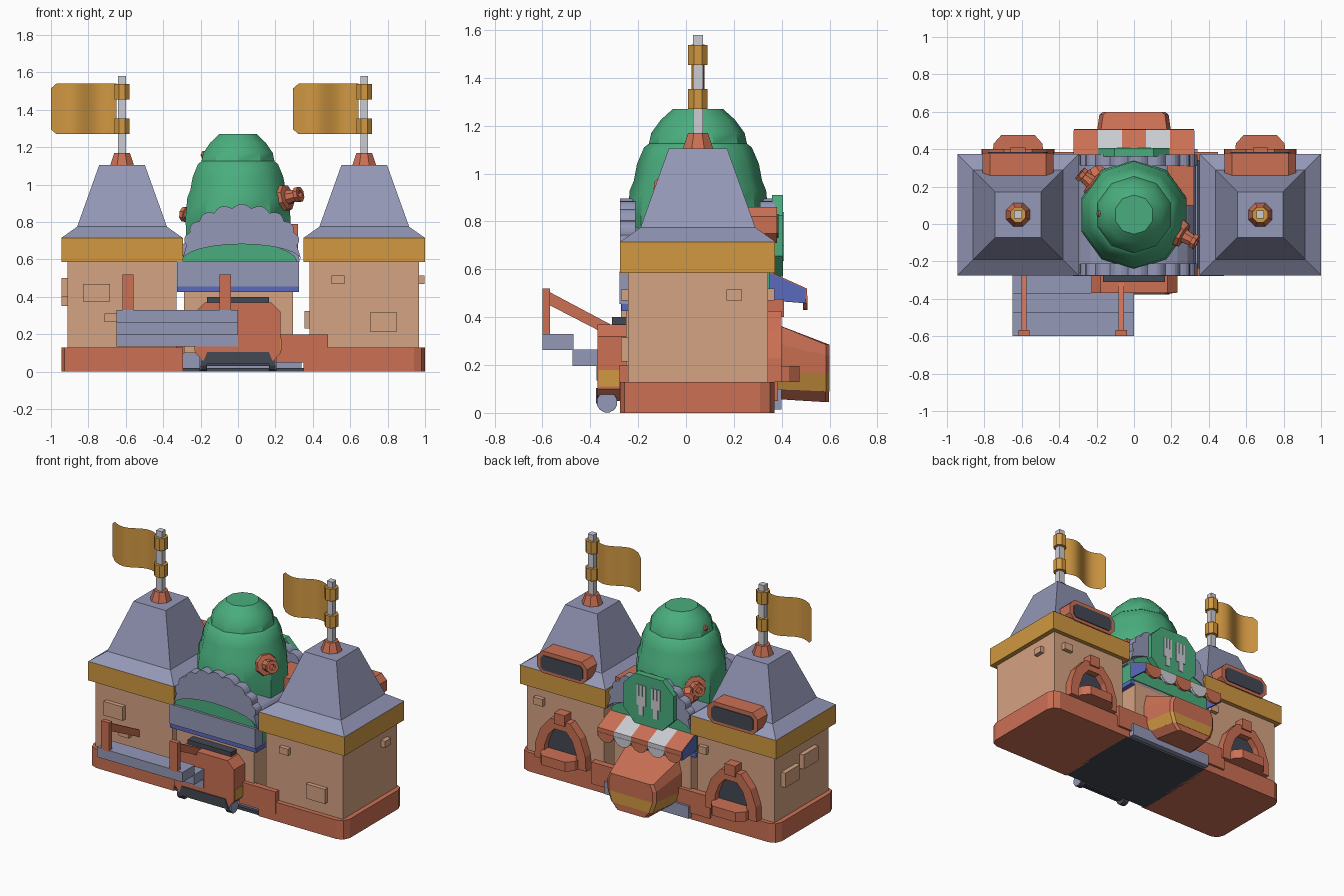
import bpy, bmesh, math
from mathutils import Vector

if "Cube" in bpy.data.objects:
    bpy.data.objects.remove(bpy.data.objects["Cube"])

def mat(name, r, g, b):
    m = bpy.data.materials.new(name)
    lin = [((c / 255 + 0.055) / 1.055) ** 2.4 for c in (r, g, b)]
    m.diffuse_color = (*lin, 1)
    m.use_nodes = True
    m.node_tree.nodes["Principled BSDF"].inputs["Base Color"].default_value = m.diffuse_color
    return m

RED = mat("terracotta", 203, 112, 84)
SKIN = mat("plaster", 213, 163, 130)
GOLD = mat("gold", 209, 152, 66)
GREY = mat("slate", 148, 152, 183)
GREEN = mat("green", 74, 174, 126)
DARK = mat("charcoal", 68, 72, 84)
BLUE = mat("blue", 90, 106, 188)
LIGHT = mat("pale_grey", 203, 203, 211)

def mesh(name, verts, faces, m, smooth=None):
    me = bpy.data.meshes.new(name)
    me.from_pydata([tuple(v) for v in verts], [], faces)
    bm = bmesh.new()
    bm.from_mesh(me)
    bmesh.ops.recalc_face_normals(bm, faces=bm.faces)
    bm.to_mesh(me)
    bm.free()
    me.materials.append(m)
    ob = bpy.data.objects.new(name, me)
    bpy.context.collection.objects.link(ob)
    if smooth:
        bpy.ops.object.select_all(action='DESELECT')
        ob.select_set(True)
        bpy.context.view_layer.objects.active = ob
        bpy.ops.object.shade_smooth_by_angle(angle=math.radians(smooth))
    return ob

def loft(name, rings, m, smooth=None):
    n, k = len(rings[0]), len(rings)
    faces = [(i * n + j, i * n + (j + 1) % n, (i + 1) * n + (j + 1) % n, (i + 1) * n + j)
             for i in range(k - 1) for j in range(n)]
    faces += [tuple(range(n)), tuple(range((k - 1) * n, k * n))]
    return mesh(name, [v for r in rings for v in r], faces, m, smooth)

def prism(name, pts, axis, a, b, m, smooth=None):
    place = {'x': lambda p, t: (t, p[0], p[1]), 'y': lambda p, t: (p[0], t, p[1]),
             'z': lambda p, t: (p[0], p[1], t)}[axis]
    return loft(name, [[place(p, t) for p in pts] for t in (a, b)], m, smooth)

def box(name, x0, x1, y0, y1, z0, z1, m):
    return prism(name, [(x0, y0), (x1, y0), (x1, y1), (x0, y1)], 'z', z0, z1, m)

def lathe(name, loc, prof, n, m, d=(0, 0, 1), smooth=None):
    q = Vector(d).to_track_quat('Z', 'Y')
    rings = [[Vector(loc) + q @ Vector((r * math.cos((j + .5) * math.tau / n),
              r * math.sin((j + .5) * math.tau / n), h)) for j in range(n)] for r, h in prof]
    return loft(name, rings, m, smooth)

def octagon(cx, cz, rx, rz, c):
    return [(cx - rx, cz - rz + c), (cx - rx + c, cz - rz), (cx + rx - c, cz - rz), (cx + rx, cz - rz + c),
            (cx + rx, cz + rz - c), (cx + rx - c, cz + rz), (cx - rx + c, cz + rz), (cx - rx, cz + rz - c)]

CY, S2 = 0.05, math.sqrt(2)

# Two towers
for side, cx, s in (("left", -0.62, -1), ("right", 0.675, 1)):
    o, i, c = cx + s * .325, cx - s * .325, .06
    prism(side + "_tower_base", [(i, -.275), (o - s * c, -.275), (o - s * .018, -.257), (o, -.275 + c),
          (o, .37 - c), (o - s * .018, .352), (o - s * c, .37), (i, .37)], 'z', 0, .13, RED)
    box(side + "_tower_wall", cx - .292, cx + .292, -.243, .342, .13, .6, SKIN)
    box(side + "_eave_band", cx - .325, cx + .325, -.275, .372, .585, .715, GOLD)
    lathe(side + "_roof", (cx, CY, 0), [(.325 * S2, .715), (.24 * S2, .775), (.122 * S2, 1.105)], 4, GREY)
    lathe(side + "_finial", (cx, CY, 0), [(.07, 1.1), (.045, 1.17)], 8, RED)
    lathe(side + "_pole", (cx, CY, 0), [(.021 * S2, 1.15), (.021 * S2, 1.58)], 4, LIGHT)
    for z in (1.27, 1.455):
        lathe(side + "_flag_ring", (cx, CY, 0), [(.044, z), (.044, z + .083)], 8, GOLD)
    # waving flag
    cols = []
    for k in range(13):
        t = k / 12
        cut = .025 if k == 12 else 0
        y = CY + .028 * math.sin(t * math.tau * 1.1)
        cols += [(cx - .03 - .35 * t, y, 1.27 + cut), (cx - .03 - .35 * t, y, 1.54 - cut)]
    mesh(side + "_flag", cols, [(2 * k, 2 * k + 2, 2 * k + 3, 2 * k + 1) for k in range(12)], GOLD, 50)
    # oven on the back
    outer = [(-.195, .13), (-.19, .23), (-.15, .34), (-.075, .425), (.075, .425), (.15, .34), (.19, .23), (.195, .13)]
    inner = [(.125, .13), (.12, .23), (.09, .31), (.045, .36), (-.045, .36), (-.09, .31), (-.12, .23), (-.125, .13)]
    prism(side + "_oven_arch", [(cx + x, z) for x, z in outer + inner], 'y', .335, .4, RED)
    prism(side + "_oven_opening", [(cx + x, z) for x, z in inner], 'y', .335, .355, DARK)
    box(side + "_oven_keystone", cx - .04, cx + .04, .335, .41, .4, .475, RED)
    prism(side + "_oven_hearth", [(cx - .14, .35), (cx + .14, .35), (cx + .13, .43), (cx + .09, .475),
          (cx - .09, .475), (cx - .13, .43)], 'z', .13, .195, RED)
    # dormer window on the back of the roof
    prism(side + "_dormer", octagon(cx, .785, .19, .075, .04), 'y', .25, .38, RED)
    prism(side + "_dormer_pane", octagon(cx, .782, .16, .05, .02), 'y', .375, .386, DARK)

# Raised plaster blocks on the walls
for x0, x1, z0, z1 in ((-.83, -.685, .375, .47), (-.715, -.64, .265, .31), (.5, .57, .47, .515), (.705, .85, .215, .315)):
    box("front_wall_block", x0, x1, -.272, -.23, z0, z1, SKIN)
box("back_wall_block", .83, .9, .33, .37, .47, .52, SKIN)
box("back_wall_block", -.41, -.35, .33, .37, .47, .52, SKIN)
box("right_wall_block", .95, .997, .17, .235, .47, .515, SKIN)
box("right_wall_inner_block", .355, .39, -.2, -.08, .23, .325, SKIN)
for y, z in ((.19, .4), (-.01, .45)):
    box("left_wall_block", -.943, -.9, y - .08, y + .08, z - .05, z + .05, SKIN)

# Central building
box("centre_floor", -.32, .37, -.265, .365, 0, .02, DARK)
box("centre_plinth", -.3, .34, -.24, .4, .015, .1, GREY)
box("centre_wall", -.29, .295, -.25, .36, .1, .47, SKIN)
box("front_low_wall", .2, .48, -.277, -.235, .05, .2, RED)
box("back_low_wall", .2, .45, .34, .385, .05, .2, RED)
box("left_back_low_wall", -.45, -.2, .34, .385, .05, .2, RED)
box("front_fascia", -.325, .325, -.278, -.2, .455, .59, GREY)
box("fascia_soffit", -.327, .327, -.27, .36, .425, .456, BLUE)
arc = [(.315 * math.cos(a), .59 + .1 * math.sin(a)) for a in [math.pi * k / 12 for k in range(13)]]
prism("green_vault", arc + [(-.315, .457), (.315, .457)], 'y', -.262, .365, GREEN)
prism("centre_roof", [(x * 1.05, .59 + (z - .59) * 2) for x, z in arc], 'y', -.22, .32, GREY)

# Scalloped arches front and back
top = []
for k in range(9 * 6 + 1):
    a = math.pi * k / 54
    bump = 1 + .11 * abs(math.sin(9 * a))
    top.append((.02 + .295 * math.cos(a) * (1 + (bump - 1) * .5), .675 + .2 * math.sin(a) * bump))
low = [(.02 + .32 * math.cos(a), .592 + .09 * math.sin(a)) for a in [math.pi * (12 - k) / 12 for k in range(13)]]
for name, y0, y1 in (("front", -.275, -.212), ("back", .31, .372)):
    ob = prism(name + "_scalloped_arch", top + low, 'y', y0, y1, GREY)

# Layered green dome
lathe("green_dome", (0, CY, 0), [(.29, .68), (.295, .82), (.285, .93), (.268, .97), (.255, 1.04), (.225, 1.11),
      (.205, 1.125), (.195, 1.17), (.155, 1.225), (.105, 1.27)], 10, GREEN, smooth=35)
# Terracotta stubs growing from the dome
knot = [(.06, -.05), (.078, .0), (.07, .035), (.04, .04), (.032, .09), (.042, .092), (.042, .115), (.02, .115), (.018, .09)]
lathe("right_stub", (.235, -.045, .925), knot, 8, RED, (.8, -.45, .2))
lathe("left_stub", (-.2, .2, .83), knot, 8, RED, (-.75, .6, .1))
lathe("left_bud", (-.19, .25, .78), [(.04, -.06), (.07, 0), (.04, .06)], 8, RED, (-.5, .8, 0))
lathe("small_twig", (-.16, .055, 1.15), [(.02, -.03), (.025, .02), (.012, .04)], 6, RED, (-.9, 0, .5))
box("roof_box", .18, .32, .1, .31, .62, .79, RED)

# Octagonal sign on the back
prism("back_sign", octagon(0, .74, .19, .17, .085), 'y', .36, .405, GREEN)
for s in (-1, 1):
    for k in range(3):
        x = s * .055 + (k - 1) * .026
        box("sign_prong", x - .009, x + .009, .404, .41, .76, .84, LIGHT)
    box("sign_plate", s * .055 - .035, s * .055 + .035, .404, .41, .7, .765, LIGHT)
    box("sign_handle", s * .055 - .017, s * .055 + .017, .404, .41, .635, .705, LIGHT)

# Striped awning
for k in range(5):
    x, m = -.32 + .128 * k, (RED, LIGHT)[k % 2]
    prism("awning_stripe", [(.35, .59), (.505, .52), (.505, .475), (.35, .55)], 'x', x, x + .128, m)
    tab = [(x + .064 + .064 * math.cos(a), .49 - .06 * math.sin(a)) for a in [math.pi * j / 6 for j in range(7)]]
    prism("awning_tab", tab, 'y', .488, .507, m)
for s in (-1, 1):
    prism("awning_side", [(.35, .585), (.5, .518), (.5, .458), (.35, .47)], 'x', s * .314, s * .323, BLUE)

# Tapered counter on the back: red body, gold band, narrow underside
def ring(h0, h1, y1, z0, z1):
    return [(-h0, .34, z0), (h0, .34, z0), (h1, y1 - .015, z1), (h1 - .02, y1, z1),
            (-h1 + .02, y1, z1), (-h1, y1 - .015, z1)]
loft("counter_body", [ring(.22, .185, .6, .165, .165), ring(.22, .185, .6, .3, .24),
     ring(.2, .165, .6, .385, .285)], RED)
loft("counter_gold_band", [ring(.2, .16, .6, .1, .09), ring(.22, .185, .6, .165, .165)], GOLD)
loft("counter_underside", [ring(.15, .12, .598, .06, .045), ring(.2, .16, .598, .1, .09)], RED)

# Cart on the front
prism("cart_body", octagon(0, .21, .228, .16, .05), 'y', -.37, -.24, RED)
for s in (-1, 1):
    box("cart_gold_band", s * .222, s * .232, -.365, -.25, .11, .18, GOLD)
    lathe("cart_wheel", (s * .165, -.33, .045), [(.044, 0), (.044, .035)], 12, DARK, (s, 0, 0))
    lathe("cart_wheel_hub", (s * .2, -.33, .045), [(.042, 0), (.042, .005)], 12, GREY, (s, 0, 0))
prism("cart_vent", [(-.19, .04), (.19, .04), (.165, .105), (-.165, .105)], 'y', -.376, -.3, DARK)
box("cart_axle", -.17, .17, -.345, -.315, .03, .06, DARK)
box("cart_top_plate", -.165, .165, -.31, -.24, .36, .4, DARK)

# Steps with handrails
for k, (y0, y1) in enumerate(((-.6, -.47), (-.475, -.37), (-.375, -.25))):
    z = .265 - .065 * k
    box("step", -.65, 0, y0, y1, z - (.003 if k < 2 else 0), z + .065, GREY)
for x in (-.588, -.068):
    box("rail_post", x - .03, x + .03, -.6, -.568, .32, .52, RED)
    prism("handrail", [(-.57, .505), (-.25, .335), (-.25, .285), (-.57, .45)], 'x', x - .014, x + .014, RED)
